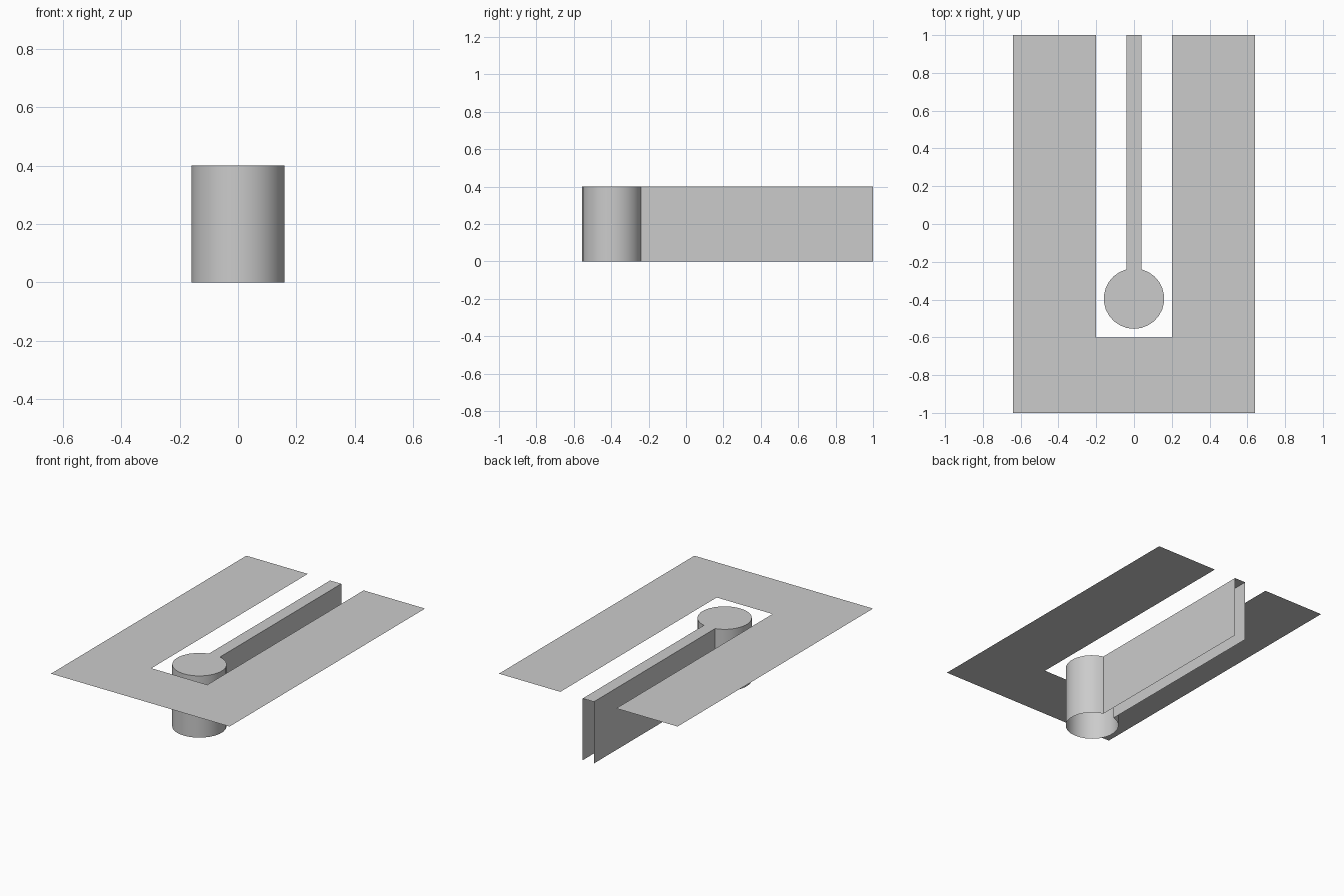
import bpy, bmesh, math

if "Cube" in bpy.data.objects:
    bpy.data.objects.remove(bpy.data.objects["Cube"])

TOP = 0.4


def make_object(name, bm):
    mesh = bpy.data.meshes.new(name)
    bm.to_mesh(mesh)
    bm.free()
    obj = bpy.data.objects.new(name, mesh)
    bpy.context.collection.objects.link(obj)
    return obj


# Thin U-shaped top sheet, open towards the back
bm = bmesh.new()
half = [(0.64, -1), (0.64, 1), (0.2, 1), (0.2, -0.6)]
outline = half + [(-x, y) for x, y in reversed(half)]
bm.faces.new([bm.verts.new((x, y, TOP)) for x, y in outline])
make_object("surround_sheet", bm)

# Keyhole channel: round well joined to a narrow slot, capped on top,
# open underneath and at the back end
R, CY, W, SEGS = 0.16, -0.395, 0.04, 24
gap = math.asin(W / R)
profile = [(W, 1)]
for i in range(SEGS + 1):
    a = math.pi / 2 - gap - (2 * math.pi - 2 * gap) * i / SEGS
    profile.append((R * math.cos(a), CY + R * math.sin(a)))
profile.append((-W, 1))

bm = bmesh.new()
upper = [bm.verts.new((x, y, TOP)) for x, y in profile]
lower = [bm.verts.new((x, y, 0)) for x, y in profile]
bm.faces.new(list(reversed(upper)))
for i in range(len(profile) - 1):
    bm.faces.new((upper[i], upper[i + 1], lower[i + 1], lower[i]))
bmesh.ops.recalc_face_normals(bm, faces=bm.faces)
cap = max(bm.faces, key=lambda f: len(f.verts))
if cap.normal.z < 0:
    bmesh.ops.reverse_faces(bm, faces=bm.faces)
channel = make_object("keyhole_channel", bm)

# Smooth round wall with crisp corners
bpy.ops.object.select_all(action='DESELECT')
channel.select_set(True)
bpy.context.view_layer.objects.active = channel
bpy.ops.object.shade_smooth_by_angle(angle=math.radians(30))
